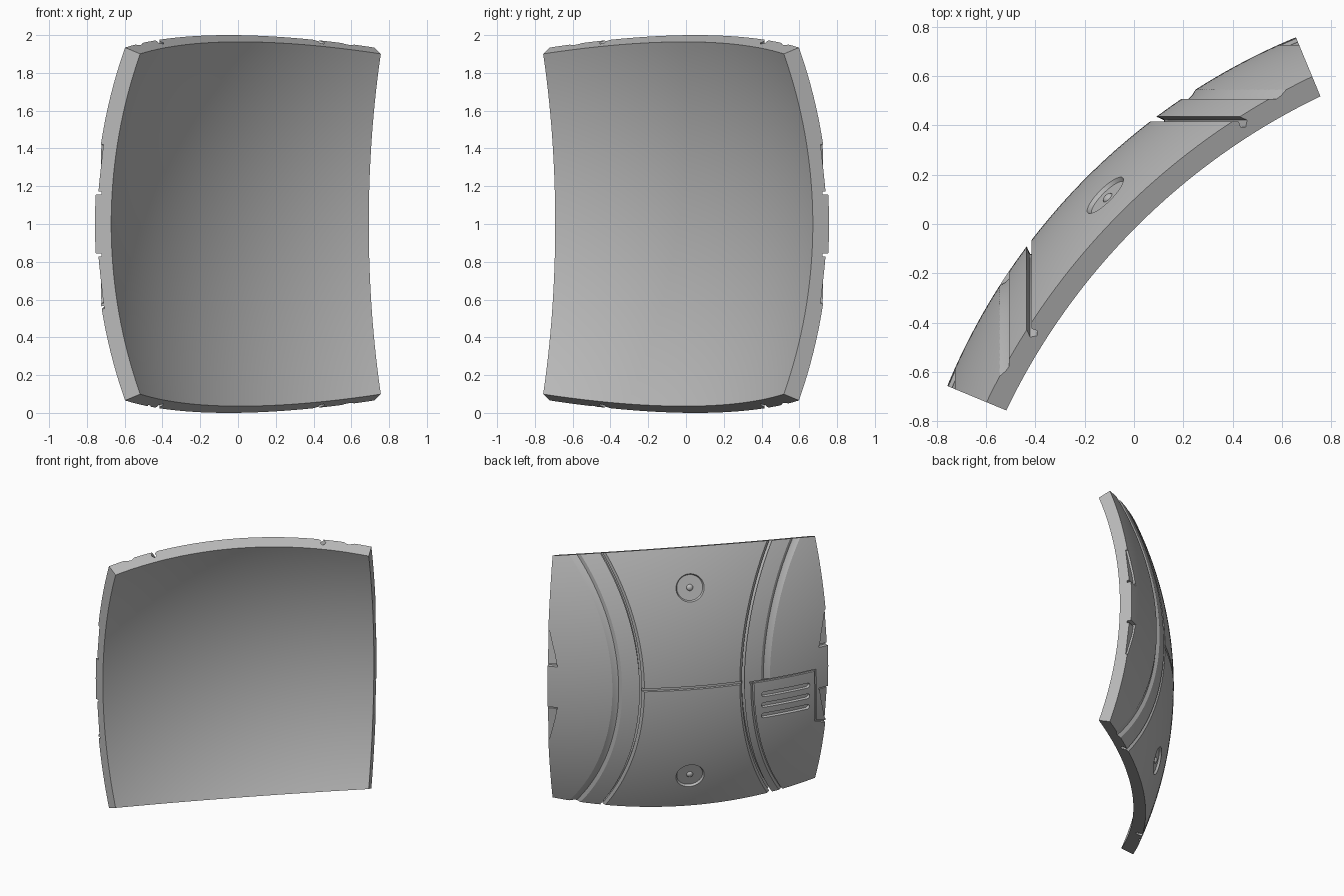
import bpy, bmesh, math
from mathutils import Vector, Matrix

if "Cube" in bpy.data.objects:
    bpy.data.objects.remove(bpy.data.objects["Cube"])

R_OUT, R_IN = 2.613, 2.52
HALF = math.tan(math.radians(22.5))
T = Vector((1, 1, 0)).normalized()      # along the panel width
N = Vector((-1, 1, 0)).normalized()     # outward
UP = Vector((0, 0, 1))
CENTRE = -2.343 * N + UP                # centre of the sphere

grey = bpy.data.materials.new("panel_grey")
grey.use_nodes = True
grey.diffuse_color = (0.5, 0.5, 0.5, 1)
grey.node_tree.nodes["Principled BSDF"].inputs["Base Color"].default_value = (0.5, 0.5, 0.5, 1)


def make(name, bm):
    bmesh.ops.recalc_face_normals(bm, faces=bm.faces)
    mesh = bpy.data.meshes.new(name)
    bm.to_mesh(mesh)
    bm.free()
    ob = bpy.data.objects.new(name, mesh)
    bpy.context.collection.objects.link(ob)
    mesh.materials.append(grey)
    return ob


def direction(u, z):
    """Unit direction from the sphere centre to a surface point."""
    w = math.sqrt(max(R_OUT ** 2 - u * u - z * z, 0.01))
    return (T * u + N * w + UP * z).normalized()


def loft(sections):
    """Closed solid through a list of equal point loops."""
    bm = bmesh.new()
    loops = [[bm.verts.new(p) for p in s] for s in sections]
    n = len(loops[0])
    for a, b in zip(loops, loops[1:]):
        for i in range(n):
            j = (i + 1) % n
            bm.faces.new((a[i], a[j], b[j], b[i]))
    bm.faces.new(loops[0])
    bm.faces.new(loops[-1])
    return make("cutter", bm)


def ring(axis, side, profile, start, end):
    """Revolve an (along axis, radius) profile around an axis through the centre."""
    steps = int(end - start)
    sections = []
    for i in range(steps + 1):
        a = math.radians(start + (end - start) * i / steps)
        radial = side * math.cos(a) + UP * math.sin(a)
        sections.append([CENTRE + axis * d + radial * r for d, r in profile])
    return loft(sections)


def strip(start, end, width, depth, rounded=False):
    """Trench following the sphere between two (u, z) points."""
    p, q = Vector(start), Vector(end)
    length = (q - p).length
    along = (q - p) / length
    across = Vector((-along.y, along.x))
    half = width / 2
    sections = []
    for i in range(41):
        s = (1 - math.cos(math.pi * i / 40)) / 2 * length
        h = half
        near = min(s, length - s)
        if rounded and near < half:
            h = max(math.sqrt(half ** 2 - (half - near) ** 2), half * 0.15)
        m = p + along * s
        a, b = direction(*(m + across * h)), direction(*(m - across * h))
        lo, hi = R_OUT - depth, R_OUT + 0.04
        sections.append([CENTRE + a * lo, CENTRE + a * hi, CENTRE + b * hi, CENTRE + b * lo])
    return loft(sections)


def prism(outline, depth):
    """Radial pocket with a (u, z) outline."""
    return loft([[CENTRE + direction(u, z) * r for u, z in outline]
                 for r in (R_OUT - depth, R_OUT + 0.04)])


def cut(body, cutter):
    cutter.hide_render = True
    mod = body.modifiers.new("cut", 'BOOLEAN')
    mod.operation, mod.solver, mod.object = 'DIFFERENCE', 'EXACT', cutter
    bpy.ops.object.select_all(action='DESELECT')
    bpy.context.view_layer.objects.active = body
    body.select_set(True)
    bpy.ops.object.modifier_apply(modifier=mod.name)
    bpy.data.objects.remove(cutter)


# Shell: square patch of a sphere, thickened outward
bm = bmesh.new()
bmesh.ops.create_grid(bm, x_segments=56, y_segments=56, size=1)
for v in bm.verts:
    a, b = (math.tan(c * math.atan(HALF)) for c in v.co.xy)
    v.co = (T * a + N + UP * b).normalized() * R_IN
grown = bmesh.ops.extrude_face_region(bm, geom=bm.faces[:], use_keep_orig=True)
for v in grown["geom"]:
    if isinstance(v, bmesh.types.BMVert):
        v.co *= R_OUT / R_IN
bmesh.ops.translate(bm, verts=bm.verts, vec=CENTRE)
shell = make("curved_panel", bm)

# Curved grooves: a deep undercut one and a soft V on each side
X, Y = Vector((-1, 0, 0)), Vector((0, 1, 0))
deep = [(2.072, 1.64), (2.072, 1.567), (2.05, 1.555), (2.05, 1.535),
        (2.078, 1.535), (2.092, 1.566), (2.1, 1.64)]
soft = [(2.162, 1.55), (2.164, 1.436), (2.178, 1.422), (2.206, 1.405), (2.24, 1.55)]
for axis, side, low in ((X, Y, 0), (Y, X, -50)):
    cut(shell, ring(axis, side, deep, -50, 50))
    cut(shell, ring(axis, side, soft, low, 50))

# Seam across the middle band
cut(shell, strip((-0.365, 0), (0.365, 0), 0.024, 0.02))

# Seams around the vent plate
cut(shell, ring(X, Y, [(2.12, 1.6), (2.12, 1.505), (2.133, 1.488), (2.133, 1.6)], -50, 0))
cut(shell, strip((-0.41, -0.008), (-0.9, -0.008), 0.014, 0.016))
cut(shell, strip((-0.9, -0.002), (-0.91, -0.42), 0.014, 0.016))
cut(shell, strip((-0.907, -0.415), (-1.06, -0.47), 0.014, 0.016))

# Vent slots
for i in range(3):
    z = -0.115 - 0.085 * i
    cut(shell, strip((-0.5, z), (-0.86, z), 0.038, 0.025, True))

# Latch pockets in the side edges
for su in (-1, 1):
    for sz in (-1, 1):
        pocket = [(0.935, 0.16), (1.05, 0.16), (1.05, 0.44), (0.98, 0.42), (0.945, 0.24)]
        cut(shell, prism([(su * u, sz * z) for u, z in pocket], 0.014))
        cut(shell, strip((su * 0.93, sz * 0.165), (su * 1.05, sz * 0.165), 0.016, 0.033))

# Round dishes, each with a small knob
for sz, label in ((1, "upper"), (-1, "lower")):
    d = direction(0, sz * 0.727)
    turn = d.to_track_quat('Z', 'Y').to_matrix().to_4x4()
    bm = bmesh.new()
    bmesh.ops.create_cone(bm, cap_ends=True, segments=48, radius1=0.092, radius2=0.118, depth=0.05,
                          matrix=Matrix.Translation(CENTRE + d * (R_OUT + 0.007)) @ turn)
    cut(shell, make("cutter", bm))
    bm = bmesh.new()
    bmesh.ops.create_uvsphere(bm, u_segments=24, v_segments=12, radius=0.024,
                              matrix=Matrix.Translation(CENTRE + d * (R_OUT - 0.02)) @ turn
                              @ Matrix.Diagonal((1, 1, 0.7, 1)))
    knob = make(label + "_knob", bm)
    for p in knob.data.polygons:
        p.use_smooth = True

# Smooth shading with sharp edges kept
bpy.ops.object.select_all(action='DESELECT')
shell.select_set(True)
bpy.context.view_layer.objects.active = shell
bpy.ops.object.shade_smooth_by_angle(angle=math.radians(25))
